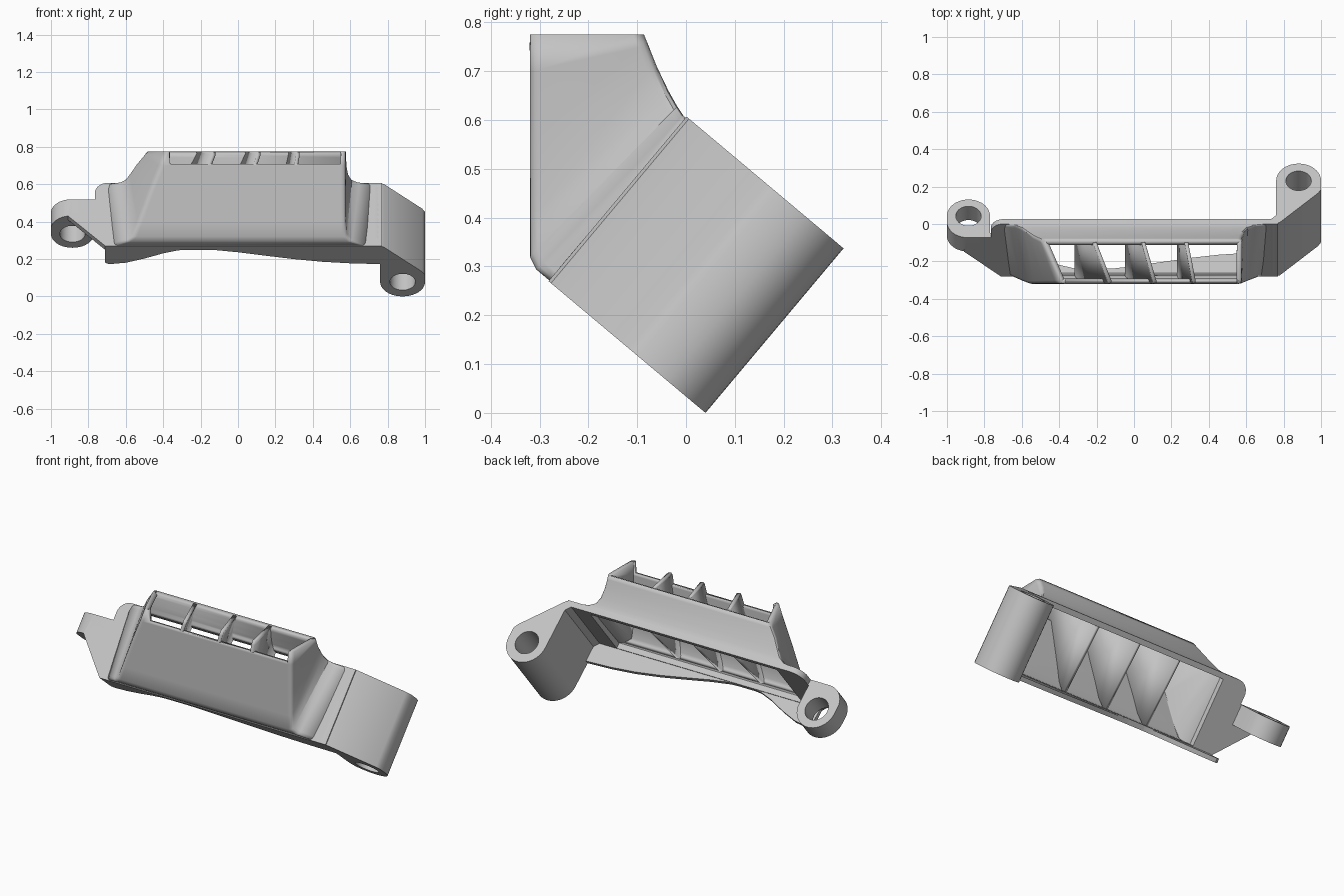
import bpy, bmesh
from math import sin, cos, radians
from mathutils import Matrix, Vector

cube = bpy.data.objects.get("Cube")
if cube:
    bpy.data.objects.remove(cube, do_unlink=True)

grey = bpy.data.materials.new("plain grey")
grey.use_nodes = True
grey.diffuse_color = (0.55, 0.55, 0.55, 1)
grey.node_tree.nodes["Principled BSDF"].inputs["Base Color"].default_value = grey.diffuse_color

# Tilted frame: x across, s along the ear holes, t towards the duct
S_DIR = Vector((0, cos(radians(50)), sin(radians(50))))
T_DIR = Vector((0, -sin(radians(50)), cos(radians(50))))
X_DIR = Vector((1, 0, 0))
ORIGIN = Vector((0, 0.04, 0))


def tilted(x, s, t):
    return ORIGIN + X_DIR * x + S_DIR * s + T_DIR * t


def frame(u, v, centre):
    m = Matrix((u, v, u.cross(v))).transposed().to_4x4()
    m.translation = centre
    return m


def arc(cx, cy, r, start, end, n=20):
    angles = [radians(start + (end - start) * i / n) for i in range(n + 1)]
    return [(cx + r * cos(a), cy + r * sin(a)) for a in angles]


def circle(cx, cy, r):
    return arc(cx, cy, r, 0, 350, 35)


def finish(name, mesh):
    obj = bpy.data.objects.new(name, mesh)
    bpy.context.collection.objects.link(obj)
    mesh.materials.clear()
    mesh.materials.append(grey)
    return obj


def smooth(obj):
    bpy.ops.object.select_all(action="DESELECT")
    obj.select_set(True)
    bpy.context.view_layer.objects.active = obj
    bpy.ops.object.shade_smooth_by_angle(angle=radians(35))


def prism(name, loops, matrix, depth):
    """Extrude an outline, with optional holes, symmetrically along its normal."""
    curve = bpy.data.curves.new(name, "CURVE")
    curve.dimensions = "2D"
    curve.fill_mode = "BOTH"
    curve.extrude = depth / 2
    for loop in loops:
        spline = curve.splines.new("POLY")
        spline.points.add(len(loop) - 1)
        for p, (x, y) in zip(spline.points, loop):
            p.co = (x, y, 0, 1)
        spline.use_cyclic_u = True
    helper = bpy.data.objects.new(name, curve)
    bpy.context.collection.objects.link(helper)
    graph = bpy.context.evaluated_depsgraph_get()
    mesh = bpy.data.meshes.new_from_object(helper.evaluated_get(graph))
    bpy.data.objects.remove(helper, do_unlink=True)
    bm = bmesh.new()
    bm.from_mesh(mesh)
    bmesh.ops.remove_doubles(bm, verts=bm.verts, dist=0.0002)
    bmesh.ops.transform(bm, matrix=matrix, verts=bm.verts)
    bmesh.ops.recalc_face_normals(bm, faces=bm.faces)
    bm.to_mesh(mesh)
    bm.free()
    smooth(finish(name, mesh))


def along_s(name, loops, s0, s1):
    prism(name, loops, frame(X_DIR, T_DIR, tilted(0, (s0 + s1) / 2, 0)), s1 - s0)


def along_t(name, loops, t0, t1):
    prism(name, loops, frame(X_DIR, S_DIR, tilted(0, 0, (t0 + t1) / 2)), t1 - t0)


def skin(name, rows, closed, thickness, offset):
    """Skin rows of points with quads and give the sheet a wall thickness."""
    bm = bmesh.new()
    rows = [[bm.verts.new(p) for p in row] for row in rows]
    n = len(rows[0])
    for low, high in zip(rows, rows[1:]):
        for i in range(n if closed else n - 1):
            j = (i + 1) % n
            bm.faces.new((low[i], low[j], high[j], high[i]))
    mesh = bpy.data.meshes.new(name)
    bm.to_mesh(mesh)
    bm.free()
    obj = finish(name, mesh)
    smooth(obj)
    mod = obj.modifiers.new("wall", "SOLIDIFY")
    mod.thickness = thickness
    mod.offset = offset


def rounded(ring, r):
    """Round each corner of a four-sided section with a short arc."""
    points = []
    for i, corner in enumerate(ring):
        a = corner + (ring[i - 1] - corner).normalized() * r
        b = corner + (ring[(i + 1) % 4] - corner).normalized() * r
        for k in (0, 0.33, 0.67, 1):
            points.append(a * (1 - k) ** 2 + corner * 2 * k * (1 - k) + b * k * k)
    return points


# Long mounting ear with a through hole
ear = arc(0.88, 0.12, 0.12, 180, 360) + [(1, 0.18), (0.985, 0.205), (0.78, 0.41), (0.75, 0.42),
                                         (0.73, 0.42), (0.73, 0.39), (0.76, 0.36)]
along_s("left_mounting_ear", [ear, circle(0.88, 0.12, 0.068)], 0, 0.44)

# Short mounting ear
lug = arc(-0.885, 0.269, 0.115, 180, 360) + [(-0.77, 0.42)] + arc(-0.89, 0.31, 0.11, 90, 180, 10)
along_s("right_mounting_ear", [lug, circle(-0.885, 0.269, 0.068)], 0.21, 0.325)

# Flange around the lower opening, with a sloped gusset to the short ear
flange = [(0.77, 0), (0.77, 0.44)] + arc(-0.695, 0.37, 0.07, 90, 180, 8)
flange += [(-0.765, 0.325), (-0.89, 0.325), (-0.91, 0.21), (-0.71, 0)]
opening = [(-0.6, 0.03), (0.62, 0.03), (0.62, 0.41), (-0.6, 0.41)]
along_t("flange", [flange, opening], 0.387, 0.42)

# Front skirt with a wavy lower edge
wave = [(-0.71, 0.28), (-0.69, 0.268), (-0.6, 0.28), (-0.5, 0.315), (-0.4, 0.358), (-0.32, 0.383),
        (-0.24, 0.39), (-0.12, 0.385), (0, 0.367), (0.15, 0.338), (0.3, 0.31), (0.45, 0.288),
        (0.6, 0.275), (0.77, 0.268)]
along_s("front_skirt", [wave + [(0.77, 0.42), (-0.71, 0.42)]], 0, 0.025)

# Duct: each section gives front left x, front right x, front (y, z), back left x, back right x, back (y, z)
sections = [
    (-0.66, 0.68, (-0.281, 0.272), -0.70, 0.72, (0.0, 0.603)),
    (-0.60, 0.61, (-0.307, 0.294), -0.64, 0.65, (-0.006, 0.61)),
    (-0.565, 0.58, (-0.32, 0.32), -0.605, 0.61, (-0.018, 0.628)),
    (-0.535, 0.575, (-0.32, 0.40), -0.58, 0.59, (-0.036, 0.66)),
    (-0.475, 0.575, (-0.32, 0.56), -0.545, 0.58, (-0.06, 0.71)),
    (-0.418, 0.575, (-0.32, 0.70), -0.508, 0.578, (-0.077, 0.753)),
    (-0.39, 0.575, (-0.32, 0.775), -0.49, 0.578, (-0.086, 0.775)),
]
rings = []
for fl, fr, f, bl, br, b in sections:
    ring = rounded([Vector(p) for p in ((fl, *f), (fr, *f), (br, *b), (bl, *b))], 0.022)
    step = Vector((0.006, 0, 0))
    rings.append(ring[:4] + [ring[3] + step, ring[4] - step] + ring[4:])
# Lower the front lip between the two front corners
for p in rings[-1][4:6]:
    p.z = 0.708
skin("duct", rings, True, 0.028, -1)

# Leaning vanes: lower x, upper back x, upper front x
for i, (low, back, front) in enumerate([(-0.31, -0.21, -0.13), (-0.04, 0.05, 0.11), (0.24, 0.28, 0.32)]):
    rows = [
        [tilted(low, 0.015, 0.43), tilted(low, 0.41, 0.40)],
        [(low + (front - low) * 0.35, -0.31, 0.45), (low + (back - low) * 0.5, -0.06, 0.68)],
        [(front, -0.317, 0.755), (back, -0.1, 0.772)],
    ]
    rows.append([(front, -0.305, 0.773), (back, -0.1, 0.773)])
    skin("vane_%d" % (i + 1), rows, False, 0.02, 0)
